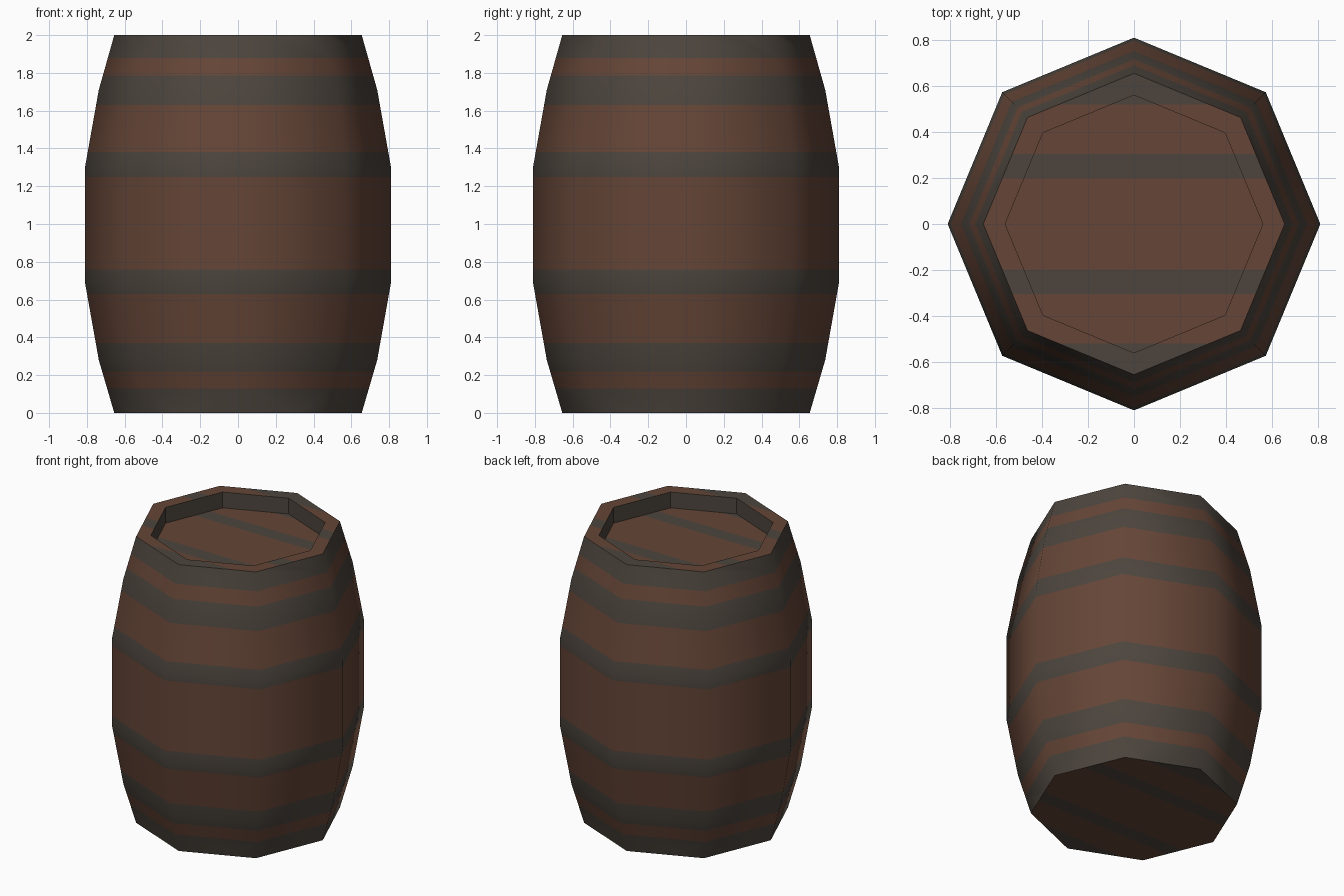
import bpy, bmesh, math
from mathutils import Vector

if "Cube" in bpy.data.objects:
    bpy.data.objects.remove(bpy.data.objects["Cube"])

SIDES = 8
SHAPE = [(0, 0.655), (0.28, 0.737), (0.69, 0.81), (1.30, 0.81), (1.71, 0.737), (2.0, 0.655)]
HOOPS = [(0, 0.13), (0.22, 0.37), (0.63, 0.76), (1.25, 1.38), (1.63, 1.785), (1.88, 2.0)]
PLANKS = [(0.2, 0.305), (0.52, 1.0)]      # grey strips on the end caps, by |y|
INNER_R, FLOOR_Z = 0.56, 1.89


def radius_at(z):
    for (z0, r0), (z1, r1) in zip(SHAPE, SHAPE[1:]):
        if z <= z1:
            return r0 + (r1 - r0) * (z - z0) / (z1 - z0)
    return SHAPE[-1][1]


def within(v, spans):
    return any(a < v < b for a, b in spans)


def material(name, rgb):
    m = bpy.data.materials.new(name)
    m.diffuse_color = (*rgb, 1)
    m.use_nodes = True
    m.node_tree.nodes["Principled BSDF"].inputs["Base Color"].default_value = m.diffuse_color
    return m


bm = bmesh.new()


def ring(r, z):
    return [bm.verts.new((r * math.cos(math.tau * i / SIDES),
                          r * math.sin(math.tau * i / SIDES), z)) for i in range(SIDES)]


def bridge(a, b):
    return [bm.faces.new((a[i], a[(i + 1) % SIDES], b[(i + 1) % SIDES], b[i]))
            for i in range(SIDES)]


# Bulging staves, with a ring at every hoop edge
heights = sorted({z for z, _ in SHAPE} | {z for hoop in HOOPS for z in hoop})
rings = [ring(radius_at(z), z) for z in heights]
for lower, upper in zip(rings, rings[1:]):
    for f in bridge(lower, upper):
        f.smooth = True
        f.material_index = int(within(f.calc_center_median().z, HOOPS))

# Rim, recess wall, lid and base
rim_inner, floor = ring(INNER_R, 2.0), ring(INNER_R, FLOOR_Z)
bridge(rings[-1], rim_inner)
for f in bridge(rim_inner, floor):
    f.material_index = 1
bm.faces.new(floor)
bm.faces.new(rings[0][::-1])

# Cut the horizontal faces into strips and colour them
bm.normal_update()
for y in [s * v for v in (0.2, 0.305, 0.52) for s in (-1, 1)]:
    flat = [f for f in bm.faces if abs(f.normal.z) > 0.99]
    geom = flat + list({e for f in flat for e in f.edges}) + list({v for f in flat for v in f.verts})
    bmesh.ops.bisect_plane(bm, geom=geom, plane_co=Vector((0, y, 0)), plane_no=Vector((0, 1, 0)))
    bm.normal_update()
for f in bm.faces:
    if abs(f.normal.z) > 0.99:
        f.smooth = False
        f.material_index = int(within(abs(f.calc_center_bounds().y), PLANKS))

mesh = bpy.data.meshes.new("barrel")
bm.to_mesh(mesh)
bm.free()
mesh.materials.append(material("brown wood", (0.130, 0.060, 0.038)))
mesh.materials.append(material("grey iron", (0.074, 0.060, 0.048)))
bpy.context.collection.objects.link(bpy.data.objects.new("barrel", mesh))
